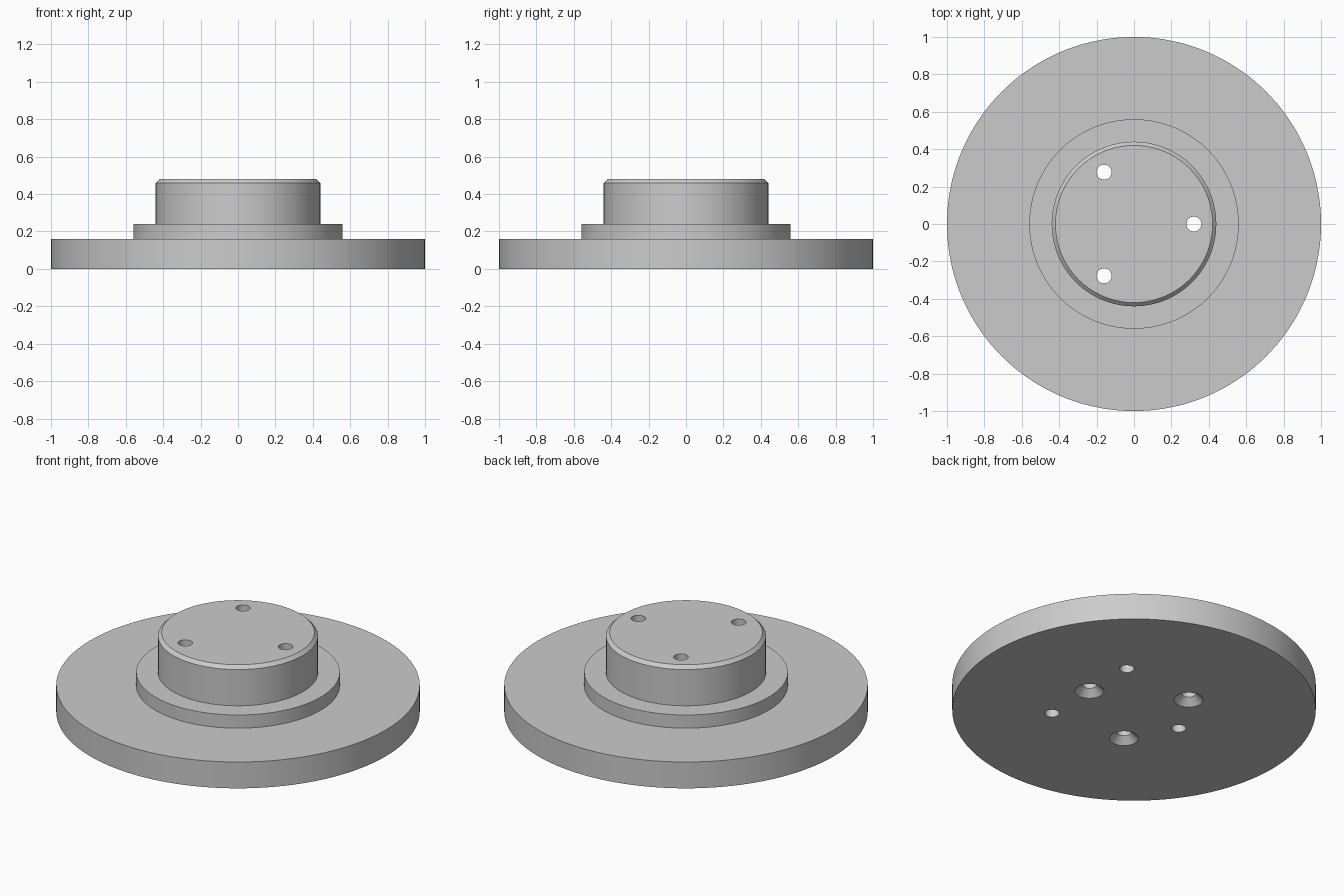
import bpy
import bmesh
from math import cos, sin, pi, radians

default = bpy.data.objects.get("Cube")
if default:
    bpy.data.objects.remove(default, do_unlink=True)

# Single plain metal colour
metal = bpy.data.materials.new("light_grey_metal")
metal.use_nodes = True
GREY = (0.6, 0.6, 0.6, 1.0)
metal.diffuse_color = GREY
metal.node_tree.nodes["Principled BSDF"].inputs["Base Color"].default_value = GREY


def lathe(bm, profile, sides, x=0.0, y=0.0):
    """Add a capped solid of revolution from (radius, height) pairs, bottom to top."""
    rings = []
    for r, z in profile:
        rings.append([bm.verts.new((x + r * cos(2 * pi * i / sides),
                                    y + r * sin(2 * pi * i / sides), z))
                      for i in range(sides)])
    for low, high in zip(rings, rings[1:]):
        for i in range(sides):
            j = (i + 1) % sides
            bm.faces.new((low[i], low[j], high[j], high[i]))
    bm.faces.new(rings[0][::-1])
    bm.faces.new(rings[-1])


def make_object(name, bm):
    mesh = bpy.data.meshes.new(name)
    bm.to_mesh(mesh)
    bm.free()
    mesh.materials.append(metal)
    obj = bpy.data.objects.new(name, mesh)
    bpy.context.collection.objects.link(obj)
    return obj


# Stepped body: wide flange, low shoulder, hub with chamfered rim
bm = bmesh.new()
lathe(bm, [(1.0, 0), (1.0, 0.16), (0.56, 0.16), (0.56, 0.24),
           (0.44, 0.24), (0.44, 0.46), (0.42, 0.48)], 144)
body = make_object("flanged_hub", bm)

bm = bmesh.new()
PITCH = 0.32
# Three countersunk screw holes right through the hub
for k in range(3):
    a = radians(120 * k)
    lathe(bm, [(0.13, -0.05), (0.04, 0.04), (0.04, 0.6)], 32,
          PITCH * cos(a), PITCH * sin(a))
# Three blind pin holes in the underside
for x, y in ((PITCH, PITCH), (PITCH, -PITCH), (-PITCH, 0)):
    lathe(bm, [(0.04, -0.05), (0.04, 0.16)], 32, x, y)
cutter = make_object("hole_cutter", bm)
cutter.hide_render = True

# Cut the holes, then discard the cutter
cut = body.modifiers.new("holes", 'BOOLEAN')
cut.operation = 'DIFFERENCE'
cut.solver = 'EXACT'
cut.object = cutter
bpy.ops.object.select_all(action='DESELECT')
body.select_set(True)
bpy.context.view_layer.objects.active = body
bpy.ops.object.modifier_apply(modifier=cut.name)
bpy.data.objects.remove(cutter, do_unlink=True)

bpy.ops.object.shade_smooth_by_angle(angle=radians(30))
